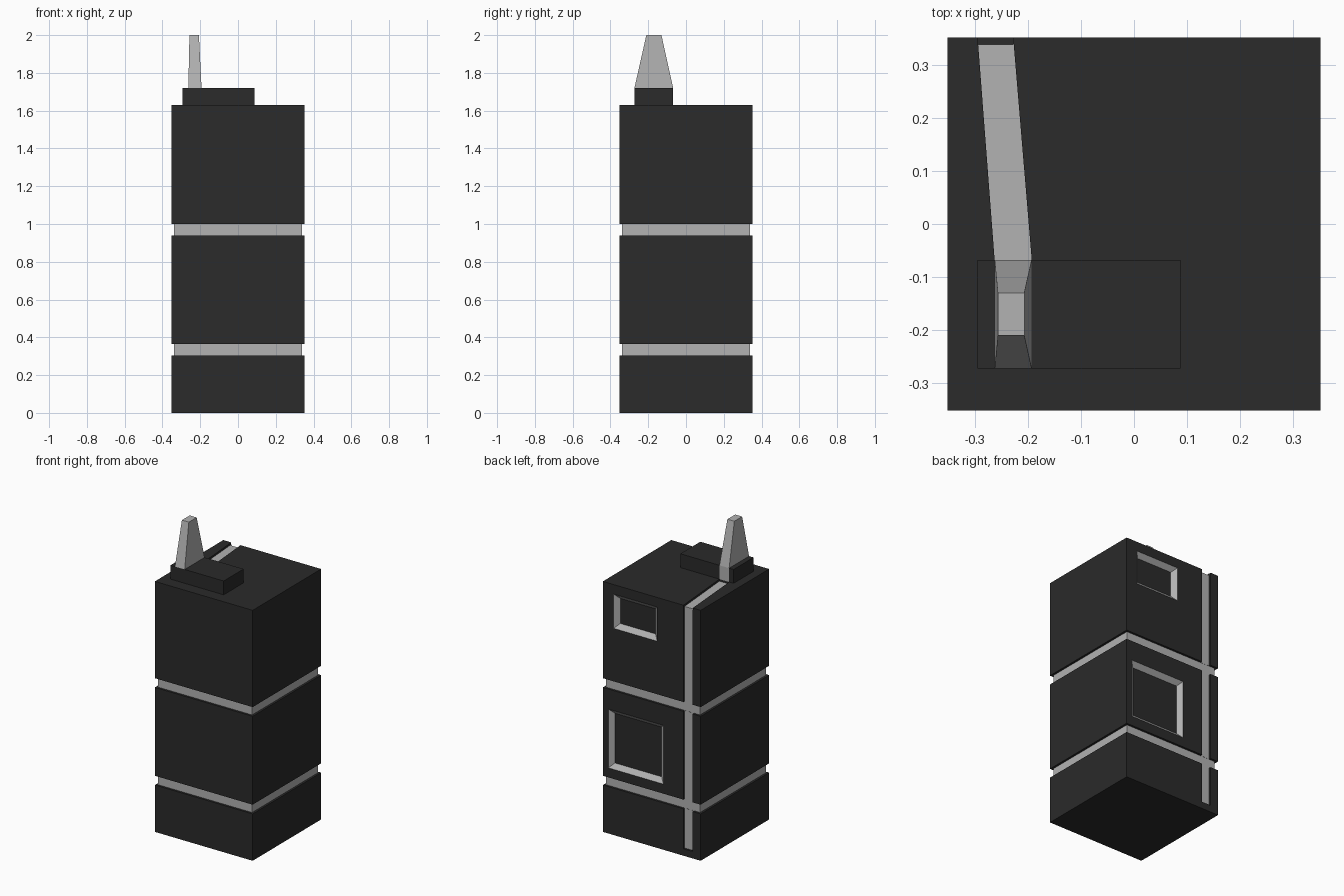
import bpy, bmesh

if "Cube" in bpy.data.objects:
    bpy.data.objects.remove(bpy.data.objects["Cube"])

DARK, LIGHT = 0, 1


def material(name, v):
    m = bpy.data.materials.new(name)
    m.diffuse_color = (v, v, v, 1)
    m.use_nodes = True
    m.node_tree.nodes["Principled BSDF"].inputs["Base Color"].default_value = m.diffuse_color
    return m


MATS = [material("dark_casing", 0.0235), material("light_trim", 0.445)]


def loft(name, rings, sides, start=DARK, end=DARK, cuts=()):
    """Skin four-point rings; sides gives one material per segment."""
    bm = bmesh.new()
    vs = [[bm.verts.new(p) for p in ring] for ring in rings]
    bm.faces.new(vs[0]).material_index = start
    bm.faces.new(vs[-1]).material_index = end
    for a, b, mat in zip(vs, vs[1:], sides):
        for i in range(4):
            j = (i + 1) % 4
            bm.faces.new((a[i], a[j], b[j], b[i])).material_index = mat
    for x in cuts:
        bmesh.ops.bisect_plane(bm, geom=bm.verts[:] + bm.edges[:] + bm.faces[:],
                               plane_co=(x, 0, 0), plane_no=(1, 0, 0))
    bmesh.ops.recalc_face_normals(bm, faces=bm.faces[:])
    me = bpy.data.meshes.new(name)
    bm.to_mesh(me)
    bm.free()
    for m in MATS:
        me.materials.append(m)
    ob = bpy.data.objects.new(name, me)
    bpy.context.collection.objects.link(ob)
    return ob


def rect_z(x0, x1, y0, y1, z):
    return [(x0, y0, z), (x1, y0, z), (x1, y1, z), (x0, y1, z)]


def rect_y(x0, x1, z0, z1, y):
    return [(x0, y, z0), (x1, y, z0), (x1, y, z1), (x0, y, z1)]


# Square casing with two recessed light bands
H, IN, TOP = 0.352, 0.338, 1.63
levels = [(H, 0), (H, .305), (IN, .305), (IN, .365), (H, .365),
          (H, .94), (IN, .94), (IN, 1.0), (H, 1.0), (H, TOP)]
mats = [LIGHT if a[0] == b[0] == IN else DARK for a, b in zip(levels, levels[1:])]
casing = loft("casing", [rect_z(-h, h, -h, h, z) for h, z in levels], mats)

# Cutters: two bevelled back windows, back channel, slanted top channel
cutters = []
for name, x0, x1, z0, z1 in (("small_window", -.039, .275, 1.345, 1.568),
                             ("large_window", -.083, .313, .427, .81)):
    i = 0.03
    cutters.append(loft(name + "_cutter", [
        rect_y(x0 + i, x1 - i, z0 + i, z1 - i, H - .026),
        rect_y(x0, x1, z0, z1, H),
        rect_y(x0, x1, z0, z1, H + .05)], [LIGHT, DARK]))
cutters.append(loft("back_channel_cutter", [
    rect_y(-.295, -.228, .045, TOP + .05, IN + .001),
    rect_y(-.295, -.228, .045, TOP + .05, H + .05)], [DARK], start=LIGHT))
top = [(-.263, -.068), (-.193, -.068), (-.2287, .36), (-.2957, .36)]
cutters.append(loft("top_channel_cutter", [
    [(x, y, z) for x, y in top] for z in (TOP - .013, TOP + .04)], [DARK], start=LIGHT))

for c in cutters:
    mod = casing.modifiers.new(c.name, 'BOOLEAN')
    mod.operation, mod.solver, mod.object = 'DIFFERENCE', 'EXACT', c
    c.hide_render = True
    c.hide_set(True)

# Raised block whose back face carries the light stripe on
block = loft("top_block", [rect_z(-.295, .088, -.273, -.068, z) for z in (TOP, 1.72)],
             [DARK], cuts=(-.263, -.193))
for f in block.data.polygons:
    if f.normal.y > .9 and -.263 < f.center.x < -.193:
        f.material_index = LIGHT

# Tapered antenna
loft("antenna", [rect_z(-.263, -.193, -.273, -.068, 1.72),
                 rect_z(-.257, -.207, -.21, -.13, 2.0)], [LIGHT], LIGHT, LIGHT)
